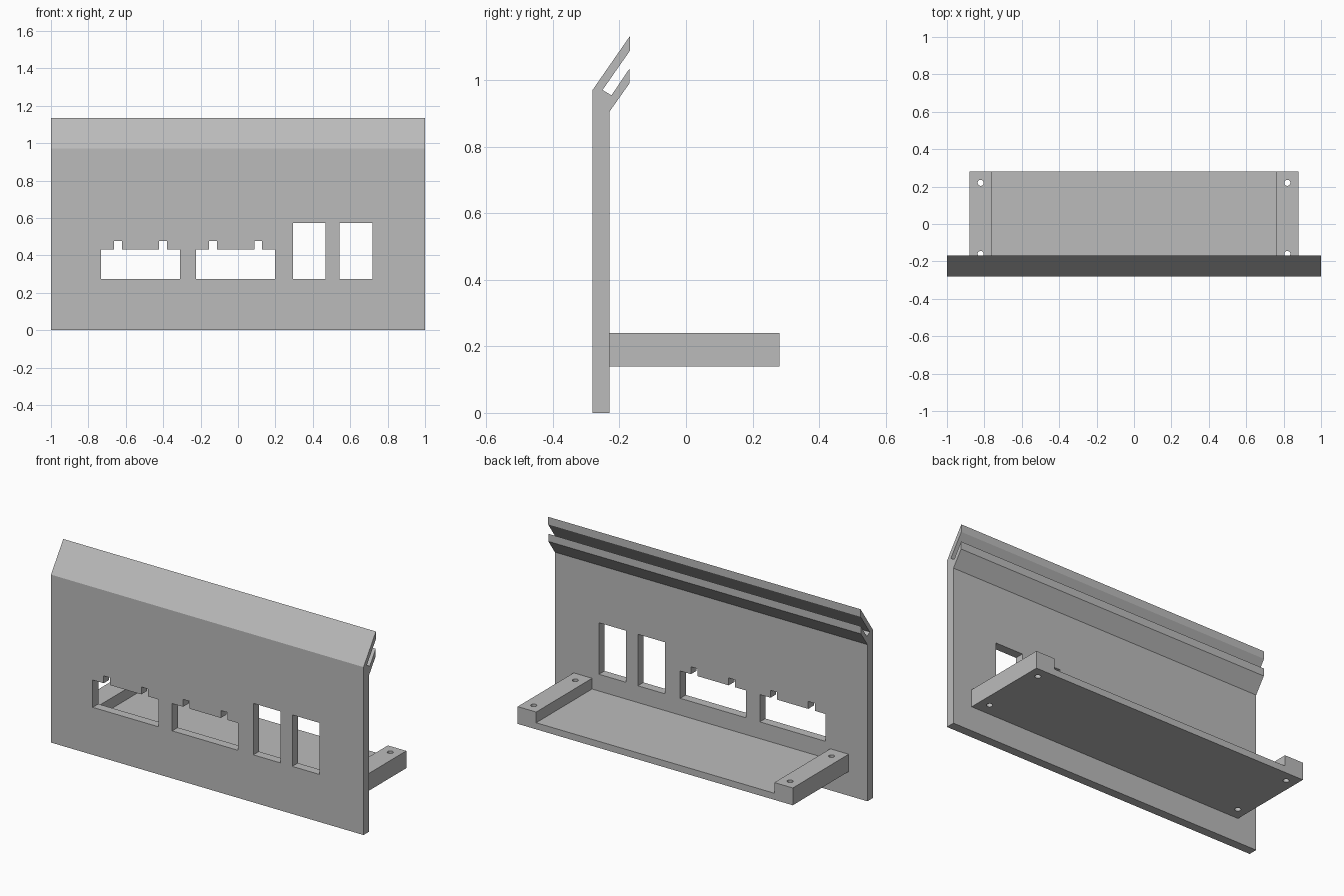
import bpy, bmesh
from mathutils import Vector

cube = bpy.data.objects.get("Cube")
if cube:
    bpy.data.objects.remove(cube, do_unlink=True)

grey = bpy.data.materials.new("plain grey")
grey.use_nodes = True
colour = (0.5, 0.5, 0.5, 1)
grey.diffuse_color = colour
grey.node_tree.nodes["Principled BSDF"].inputs["Base Color"].default_value = colour


def extrude_profile(name, points, axis, start, end):
    """Prism from a 2D outline, swept along one axis from start to end."""
    bm = bmesh.new()
    verts = []
    for p in points:
        co = list(p)
        co.insert("xyz".index(axis), start)
        verts.append(bm.verts.new(co))
    face = bm.faces.new(verts)
    sweep = Vector([end - start if a == axis else 0 for a in "xyz"])
    new = bmesh.ops.extrude_face_region(bm, geom=[face])["geom"]
    bmesh.ops.translate(bm, vec=sweep,
                        verts=[v for v in new if isinstance(v, bmesh.types.BMVert)])
    bmesh.ops.recalc_face_normals(bm, faces=bm.faces)
    mesh = bpy.data.meshes.new(name)
    bm.to_mesh(mesh)
    bm.free()
    mesh.materials.append(grey)
    obj = bpy.data.objects.new(name, mesh)
    bpy.context.collection.objects.link(obj)
    return obj


def cut(obj, cutter):
    """Subtract the cutter from the object and discard it."""
    mod = obj.modifiers.new("cut", "BOOLEAN")
    mod.operation = "DIFFERENCE"
    mod.solver = "EXACT"
    mod.object = cutter
    bpy.context.view_layer.objects.active = obj
    bpy.ops.object.modifier_apply(modifier=mod.name)
    bpy.data.objects.remove(cutter, do_unlink=True)


# Front panel with the forked, backward-leaning top lip
FRONT, BACK = -0.281, -0.23
panel = extrude_profile("front_panel", [
    (FRONT, 0), (BACK, 0), (BACK, 0.906), (-0.17, 0.991), (-0.17, 1.035),
    (-0.224, 0.955), (-0.251, 0.971), (-0.168, 1.09), (-0.168, 1.134),
    (FRONT, 0.971)], "x", -1, 1)

# Two wide windows, each with a pair of notches in the top edge
SILL, HEAD, NOTCH = 0.275, 0.433, 0.476
outline = [(0, SILL), (0.422, SILL), (0.422, HEAD), (0.353, HEAD), (0.353, NOTCH),
           (0.311, NOTCH), (0.311, HEAD), (0.112, HEAD), (0.112, NOTCH),
           (0.07, NOTCH), (0.07, HEAD), (0, HEAD)]
for left in (-0.733, -0.224):
    cut(panel, extrude_profile("window_cutter", [(left + x, z) for x, z in outline],
                               "y", FRONT - 0.1, BACK + 0.1))

# Two tall windows
for left in (0.295, 0.544):
    right = left + 0.174
    cut(panel, extrude_profile("window_cutter", [
        (left, SILL), (right, SILL), (right, 0.573), (left, 0.573)],
        "y", FRONT - 0.1, BACK + 0.1))

# Rear tray: thin floor with a raised rail at each end
OUT, IN, BOTTOM, FLOOR, TOP = 0.88, 0.762, 0.14, 0.178, 0.24
tray = extrude_profile("rear_tray", [
    (-OUT, BOTTOM), (OUT, BOTTOM), (OUT, TOP), (IN, TOP), (IN, FLOOR),
    (-IN, FLOOR), (-IN, TOP), (-OUT, TOP)], "y", BACK, 0.281)

# Screw holes through the rails
for x in (-0.82, 0.82):
    for y in (-0.16, 0.22):
        bpy.ops.mesh.primitive_cylinder_add(vertices=24, radius=0.016, depth=0.4,
                                            location=(x, y, 0.19))
        hole = bpy.context.object
        hole.data.materials.append(grey)
        cut(tray, hole)

# Smooth hole walls, keep all edges crisp
bpy.ops.object.select_all(action="DESELECT")
tray.select_set(True)
bpy.context.view_layer.objects.active = tray
bpy.ops.object.shade_smooth_by_angle()
